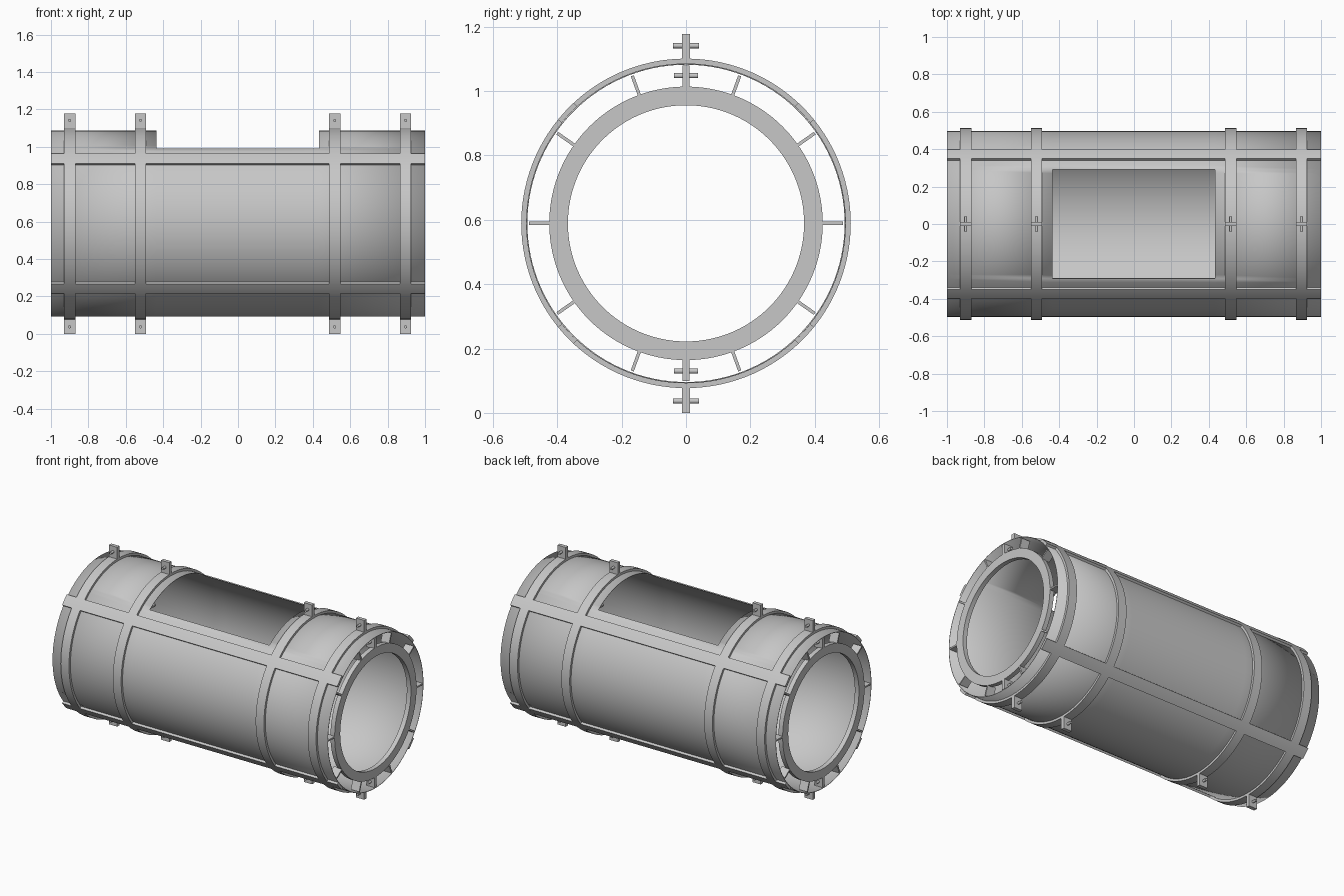
import bpy, bmesh
from math import cos, sin, radians
from mathutils import Matrix, Vector

if "Cube" in bpy.data.objects:
    bpy.data.objects.remove(bpy.data.objects["Cube"], do_unlink=True)

AXIS_Z = 0.589
STEP = 3          # degrees per shell facet

steel = bpy.data.materials.new("grey_steel")
steel.use_nodes = True
GREY = (0.57, 0.57, 0.57, 1)
steel.diffuse_color = GREY
steel.node_tree.nodes["Principled BSDF"].inputs["Base Color"].default_value = GREY


def finish(bm, name, smooth=True):
    bmesh.ops.recalc_face_normals(bm, faces=bm.faces)
    mesh = bpy.data.meshes.new(name)
    bm.to_mesh(mesh)
    bm.free()
    mesh.materials.append(steel)
    obj = bpy.data.objects.new(name, mesh)
    bpy.context.collection.objects.link(obj)
    if smooth:
        bpy.ops.object.select_all(action="DESELECT")
        obj.select_set(True)
        bpy.context.view_layer.objects.active = obj
        bpy.ops.object.shade_smooth_by_angle(angle=radians(30))
    return obj


def polar(x, r, degrees):
    a = radians(degrees)
    return Vector((x, r * cos(a), AXIS_Z + r * sin(a)))


def arc_bar(name, r0, r1, x0, x1, start=0, end=360, step=STEP):
    """Rectangular section swept about the long axis."""
    bm = bmesh.new()
    closed = end - start == 360
    count = round((end - start) / step)
    loops = []
    for i in range(count if closed else count + 1):
        a = start + (end - start) * i / count
        loops.append([bm.verts.new(polar(x, r, a))
                      for x, r in ((x0, r0), (x1, r0), (x1, r1), (x0, r1))])
    for i in range(count):
        p, q = loops[i], loops[(i + 1) % len(loops)]
        for k in range(4):
            bm.faces.new((p[k], p[(k + 1) % 4], q[(k + 1) % 4], q[k]))
    if not closed:
        bm.faces.new(loops[0])
        bm.faces.new(loops[-1])
    return finish(bm, name)


def radial_plate(name, x, width, r0, r1, thickness, degrees):
    """Flat plate standing out from the axis at an angle."""
    bm = bmesh.new()
    bmesh.ops.create_cube(bm, size=1)
    bm.transform(Matrix.Translation((x, 0, AXIS_Z))
                 @ Matrix.Rotation(radians(degrees), 4, "X")
                 @ Matrix.Translation((0, (r0 + r1) / 2, 0))
                 @ Matrix.Diagonal((width, r1 - r0, thickness, 1)))
    return finish(bm, name, False)


def bolt(name, x, z, length):
    bm = bmesh.new()
    bmesh.ops.create_cone(bm, cap_ends=True, segments=16, radius1=0.008,
                          radius2=0.008, depth=length)
    bm.transform(Matrix.Translation((x, 0, z)) @ Matrix.Rotation(radians(90), 4, "X"))
    return finish(bm, name)


# Outer shell: thin tube with an open window on top
bm = bmesh.new()
stations = (-1, -0.437, 0.433, 1)
rows = [[bm.verts.new(polar(x, 0.497, a)) for x in stations]
        for a in range(0, 360, STEP)]
for i, row in enumerate(rows):
    after = rows[(i + 1) % len(rows)]
    in_window = 54 <= i * STEP < 126
    for k in range(3):
        if not (in_window and k == 1):
            bm.faces.new((row[k], row[k + 1], after[k + 1], after[k]))
shell = finish(bm, "outer_shell")
wall = shell.modifiers.new("wall", "SOLIDIFY")
wall.thickness = 0.004
wall.offset = -1

# Clamp bands with bolted lugs above and below
for n, x in enumerate((-0.9, -0.521, 0.517, 0.896), 1):
    arc_bar(f"clamp_band_{n}", 0.496, 0.512, x - 0.03, x + 0.03)
    for place, side in (("top", 1), ("bottom", -1)):
        radial_plate(f"band_lug_{place}_{n}", x, 0.06, 0.5, 0.589, 0.024, 90 * side)
        bolt(f"band_bolt_{place}_{n}", x, AXIS_Z + side * 0.552, 0.08)

# Four long strips joining the bands
for n, middle in enumerate((43, 137, 223, 317), 1):
    arc_bar(f"long_strip_{n}", 0.496, 0.512, -1, 1, middle - 4, middle + 4, 2)

# End collars with spacer fins and bolted lugs
for end, side in (("left", 1), ("right", -1)):
    inner, outer = sorted((side * 0.97, side * 1.0))
    arc_bar(f"{end}_collar", 0.367, 0.425, inner, outer)
    x = side * 0.97
    for n, a in enumerate((0, 35, 70, 110, 145, 180, 215, 250, 290, 325), 1):
        radial_plate(f"{end}_spacer_fin_{n}", x, 0.06, 0.42, 0.488, 0.01, a)
    for place, up in (("top", 1), ("bottom", -1)):
        radial_plate(f"{end}_collar_lug_{place}", x, 0.06, 0.42, 0.49, 0.022, 90 * up)
        bolt(f"{end}_collar_bolt_{place}", x, AXIS_Z + up * 0.459, 0.076)
